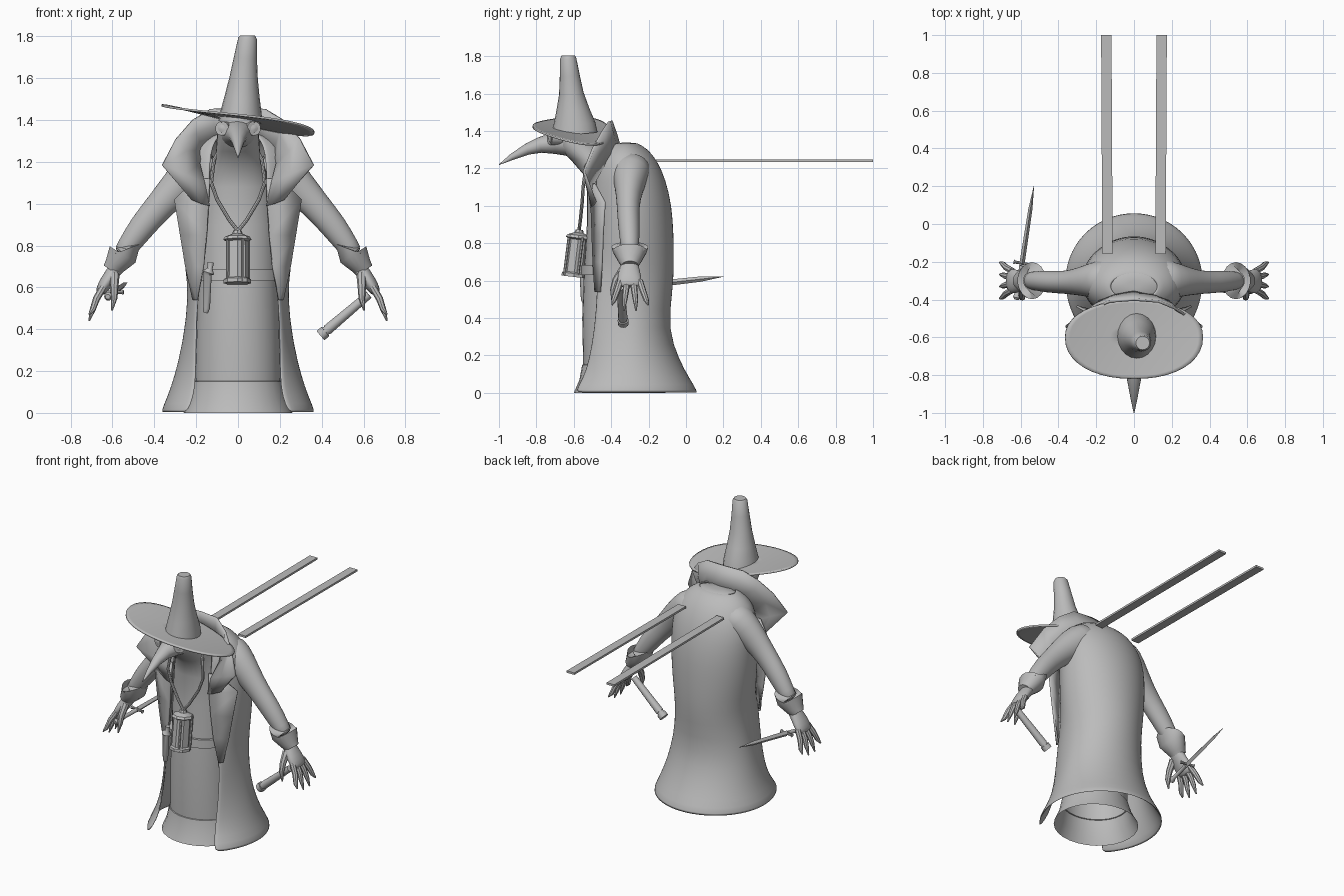
import bpy, bmesh, math
from mathutils import Vector

cube = bpy.data.objects.get("Cube")
if cube:
    bpy.data.objects.remove(cube, do_unlink=True)

grey = bpy.data.materials.new("plain grey")
grey.use_nodes = True
grey.diffuse_color = (0.5, 0.5, 0.5, 1)
grey.node_tree.nodes["Principled BSDF"].inputs["Base Color"].default_value = (0.5, 0.5, 0.5, 1)


def loft(name, rings, closed=True, caps=False, thick=0, subdiv=0, angle=40):
    """Skin a list of point rings into one object."""
    bm = bmesh.new()
    rows = [[bm.verts.new(p) for p in r] for r in rings]
    n = len(rows[0])
    for a, b in zip(rows, rows[1:]):
        for i in range(n if closed else n - 1):
            j = (i + 1) % n
            bm.faces.new((a[i], a[j], b[j], b[i]))
    if caps:
        bm.faces.new(rows[0][::-1])
        bm.faces.new(rows[-1])
    bmesh.ops.recalc_face_normals(bm, faces=bm.faces)
    me = bpy.data.meshes.new(name)
    bm.to_mesh(me)
    bm.free()
    me.materials.append(grey)
    ob = bpy.data.objects.new(name, me)
    bpy.context.collection.objects.link(ob)
    bpy.context.view_layer.objects.active = ob
    bpy.ops.object.select_all(action="DESELECT")
    ob.select_set(True)
    bpy.ops.object.shade_smooth_by_angle(angle=math.radians(angle))
    if thick:
        m = ob.modifiers.new("thickness", "SOLIDIFY")
        m.thickness, m.offset = thick, 0
    if subdiv:
        m = ob.modifiers.new("smoothing", "SUBSURF")
        m.levels = m.render_levels = subdiv
    return ob


def tube(name, path, radii, sides=12, ref=(0, 1, 0), **kw):
    """Round or oval tube along a path; a radius may be (along ref, across)."""
    pts = [Vector(p) for p in path]
    rings = []
    for i, p in enumerate(pts):
        t = (pts[min(i + 1, len(pts) - 1)] - pts[max(i - 1, 0)]).normalized()
        u = Vector(ref)
        u = (u - t * u.dot(t)).normalized()
        v = t.cross(u)
        r = radii[i] if isinstance(radii, (list, tuple)) else radii
        ru, rv = r if isinstance(r, tuple) else (r, r)
        rings.append([p + u * ru * math.cos(k * math.tau / sides) + v * rv * math.sin(k * math.tau / sides)
                      for k in range(sides)])
    kw.setdefault("caps", True)
    return loft(name, rings, **kw)


def power(v, e):
    return math.copysign(abs(v) ** e, v)


def oval(z, yc, rx, ry, n=28):
    return [(rx * math.sin(k * math.tau / n), yc - ry * math.cos(k * math.tau / n), z) for k in range(n)]


# Long coat, open down the front: z, front edge y, back y, half width, half opening
coat = [(0, -.6, .06, .365, .24), (.08, -.55, .01, .33, .21), (.17, -.52, -.04, .298, .2),
        (.34, -.49, -.105, .257, .2), (.55, -.475, -.077, .23, .195), (.7, -.475, -.07, .247, .165),
        (.85, -.48, -.073, .265, .15), (1.0, -.485, -.082, .272, .14), (1.14, -.48, -.115, .268, .135),
        (1.24, -.46, -.16, .24, .13), (1.3, -.43, -.21, .185, .11), (1.335, -.38, -.27, .12, .08)]
rings = []
for z, edge, back, rx, opening in coat:
    yc = -.3 if z < 1.2 else -.33
    a0 = math.asin(opening / rx)
    front = (yc - edge) / math.cos(a0)
    ring = []
    for k in range(33):
        a = a0 + (math.tau - 2 * a0) * k / 32
        c = math.cos(a)
        ring.append((rx * math.sin(a), yc - (front if c > 0 else back - yc) * c, z))
    rings.append(ring)
loft("coat", rings, closed=False, thick=.014, subdiv=1, angle=60)
loft("coat_yoke", [oval(1.3, -.325, .175, .11), oval(1.334, -.32, .115, .06), oval(1.338, -.32, .03, .02)], caps=True)

# Robe, from flared hem up to the hooded head
robe = [(0, -.355, .26, .245), (.07, -.36, .23, .21), (.15, -.365, .21, .19), (.152, -.365, .205, .185),
        (.4, -.37, .2, .185), (.66, -.375, .19, .17), (.9, -.38, .185, .15), (1.08, -.4, .165, .13),
        (1.17, -.44, .13, .11), (1.25, -.51, .105, .11), (1.32, -.585, .1, .115), (1.38, -.61, .095, .11),
        (1.405, -.6, .08, .09)]
loft("robe_and_hood", [oval(*r) for r in robe], angle=35)

# Belt with hanging sheath
belt = [(.63, .172), (.63, .188), (.685, .186), (.685, .17)]
loft("belt", [oval(z, -.375, r + .02, r) for z, r in belt])
tube("belt_sheath", [(-.155, -.54, .48), (-.15, -.545, .5), (-.145, -.55, .66), (-.14, -.55, .67),
                     (-.135, -.55, .69), (-.13, -.55, .72)], [.012, .017, .02, .03, .014, .016], sides=10)


# Hat: tilted, twisted brim and bent cone
def brim_ring(f):
    ring = []
    for k in range(40):
        a = k * math.tau / 40
        x = .365 * f * power(math.cos(a), .92)
        y = f * power(math.sin(a), .92) * (.22 if math.sin(a) < 0 else .195)
        ring.append((x, y - .6, 1.405 - .18 * x - y * (.09 + .35 * x)))
    return ring


loft("hat_brim", [brim_ring(f) for f in (.1, .35, .6, .8, .93, 1)], thick=.01)
tube("hat_cone", [(.012, -.595, 1.39), (.015, -.597, 1.44), (.02, -.605, 1.51), (.027, -.613, 1.6),
                  (.036, -.622, 1.7), (.046, -.63, 1.79), (.046, -.63, 1.803)],
     [(.122, .105), (.112, .098), (.09, .084), (.066, .068), (.053, .055), (.043, .045), .036], sides=20)

# Beaked mask with goggles
tube("beak", [(0, -.62, 1.335), (0, -.7, 1.337), (0, -.78, 1.325), (0, -.85, 1.302), (0, -.93, 1.262), (0, -1, 1.22)],
     [(.09, .07), (.07, .06), (.046, .042), (.032, .03), (.017, .017), .002], sides=16, ref=(1, 0, 0))
for s, side in ((1, "left"), (-1, "right")):
    c, d = Vector((s * .07, -.708, 1.36)), Vector((s * .35, -.93, 0)).normalized()
    tube(side + "_goggle", [c - d * .04, c + d * .02, c + d * .025, c + d * .016, c + d * .024, c + d * .028],
         [.033, .034, .03, .026, .018, .003], sides=18, ref=(0, 0, 1))

# Turned-out lapels
for s, side in ((1, "left"), (-1, "right")):
    inner = [(.195, -.485, .54), (.165, -.495, .7), (.15, -.5, .85), (.14, -.505, 1.0), (.135, -.5, 1.12)]
    outer = [(.215, -.46, .54), (.25, -.45, .7), (.275, -.445, .85), (.303, -.435, 1.02), (.2, -.49, 1.12)]
    loft(side + "_lapel", [[(s * x, y, z) for x, y, z in row] for row in (inner, outer)],
         closed=False, thick=.012)

# High collar rising from the shoulders and flaring around the head
low = [(.135, -.505, .99), (.16, -.505, 1.1), (.185, -.455, 1.19), (.175, -.405, 1.255), (.1, -.375, 1.3), (0, -.355, 1.315)]
mid = [(.175, -.5, 1.0), (.25, -.525, 1.14), (.25, -.475, 1.25), (.2, -.425, 1.335), (.115, -.39, 1.375), (0, -.375, 1.385)]
top = [(.22, -.485, 1.02), (.362, -.545, 1.185), (.295, -.495, 1.31), (.215, -.445, 1.4), (.13, -.41, 1.452), (0, -.4, 1.455)]
loft("collar", [row + [(-x, y, z) for x, y, z in row[-2::-1]] for row in (low, mid, top)],
     closed=False, thick=.014, angle=60)

# Arms, cuffs and hands
for s, side in ((1, "left"), (-1, "right")):
    def m(pts):
        return [(s * x, y, z) for x, y, z in pts]
    tube(side + "_sleeve", m([(.11, -.29, 1.22), (.19, -.295, 1.18), (.28, -.305, 1.09), (.37, -.31, .995),
                              (.46, -.305, .89), (.53, -.3, .79), (.56, -.3, .75)]),
         [(.11, .1), (.105, .105), (.075, .09), (.06, .07), (.06, .066), (.05, .052), .045], sides=16, subdiv=1, angle=60)
    tube(side + "_cuff", m([(.555, -.3, .765), (.54, -.3, .78), (.552, -.3, .757), (.588, -.3, .705), (.605, -.3, .68)]),
         [.045, (.098, .08), (.092, .074), (.062, .052), .045], sides=18)
    tube(side + "_palm", m([(.56, -.3, .73), (.59, -.3, .68), (.625, -.305, .63), (.655, -.3, .585), (.665, -.3, .565)]),
         [.04, (.048, .035), (.066, .036), (.066, .028), (.05, .015)], sides=14, subdiv=1, angle=60)
    for i in range(4):
        y, spread = -.35 + .034 * i, (i - 1.5) * .03
        tip = .44 + (.03 if i in (0, 3) else 0)
        tube(f"{side}_finger_{i + 1}", m([(.645, y, .6), (.677, y + spread * .4, .545),
                                          (.694, y + spread * .8, .495), (.712, y + spread, tip)]),
             [.018, .017, .014, .004], sides=8)
    tube(side + "_thumb", m([(.59, -.335, .66), (.592, -.375, .6), (.592, -.39, .55), (.602, -.395, .49)]),
         [.024, .02, .016, .004], sides=8)


# Dagger in the right hand
def along(f):
    return a.lerp(b, f)


a, b = Vector((-.622, -.4, .555)), Vector((-.53, .2, .622))
tube("dagger_blade", [along(f) for f in (.32, .8, 1)], [(.014, .018), (.011, .014), .001], sides=4, ref=(1, 0, 0))
tube("dagger_grip", [along(f) for f in (0, .02, .05, .06, .3)], [.012, .02, .016, .011, .013], sides=10, ref=(1, 0, 0))
tube("dagger_guard", [along(.32) + Vector((k * .045, -k * .008, 0)) for k in (-1, -.8, .8, 1)], [.012, .008, .008, .012], sides=8)

# Rod in the left hand
a, b = Vector((.395, -.335, .37)), Vector((.625, -.35, .565))
tube("rod", [along(f) for f in (0, .1, .1, .14, .14, 1)], [.029, .029, .022, .022, .025, .02], sides=12)

# Lantern on a neck cord
axis = [(.62, .066), (.638, .066), (.645, .055), (.82, .053), (.828, .068), (.842, .06), (.856, .025), (.872, .02)]
tube("lantern", [(-.003, -.6 + (z - .62) * .12, z) for z, r in axis], [r for z, r in axis], sides=8, angle=25)
for k in range(4):
    c, d = math.cos(k * math.pi / 2 + .4) * .056, math.sin(k * math.pi / 2 + .4) * .056
    tube(f"lantern_post_{k + 1}", [(c, -.6 + d, .63), (c, -.575 + d, .83)], .007, sides=6)
for s, side in ((1, "left"), (-1, "right")):
    tube(side + "_cord", [(s * .07, -.49, 1.29), (s * .115, -.535, 1.21), (s * .128, -.55, 1.1), (s * .1, -.555, 1.02),
                          (s * .04, -.565, .92), (0, -.572, .87)], .009, sides=8)

# Long flat straps trailing from the back
strap = [(.113, 1.234), (.168, 1.234), (.168, 1.247), (.113, 1.247)]
for s, side in ((1, "left"), (-1, "right")):
    loft(side + "_strap", [[(s * (x + .006 * f), -.16 + 1.16 * f, z) for x, z in strap] for f in (0, 1)],
         caps=True, angle=20)
